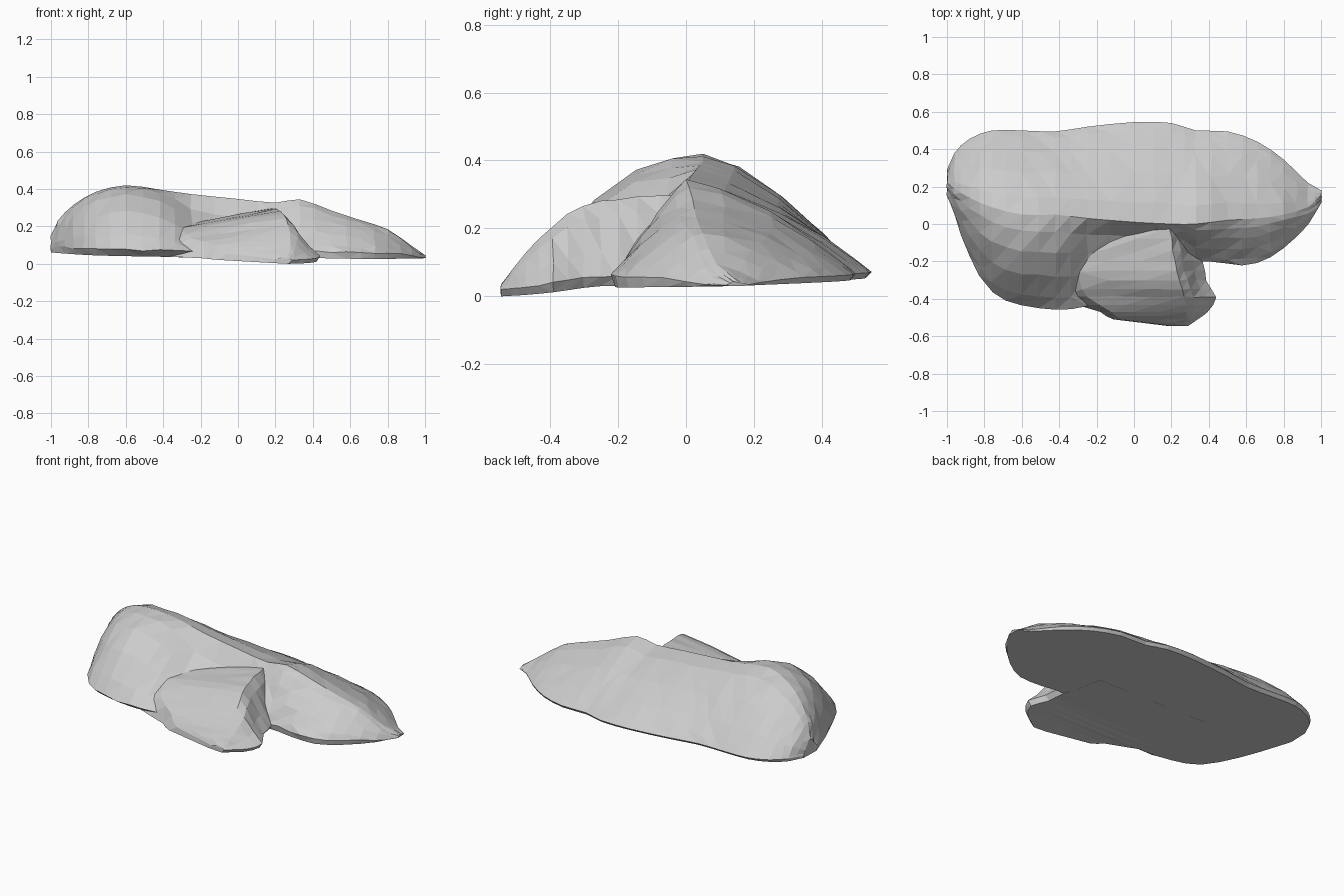
import bpy, bmesh, random

if "Cube" in bpy.data.objects:
    bpy.data.objects.remove(bpy.data.objects["Cube"])
random.seed(4)


def base(x, y):
    # underside: nearly flat, bending down towards the front spur
    return max(0.0, min(0.083 - 0.043 * x + 0.12 * y, 0.047 - 0.015 * x + 0.025 * y))


def refine(rows):
    # insert a smooth in-between station between every pair
    out = []
    for i in range(len(rows) - 1):
        a, b = rows[i], rows[i + 1]
        p, n = rows[max(i - 1, 0)], rows[min(i + 2, len(rows) - 1)]
        mid = [(9 * (u + v) - (s + t)) / 16 if 0 < i < len(rows) - 2 else (u + v) / 2
               for s, u, v, t in zip(p, a, b, n)]
        out += [a, mid]
    return out + [rows[-1]]


def loft(name, rings):
    bm = bmesh.new()
    vs = [[bm.verts.new(p) for p in r] for r in rings]
    n = len(vs[0])
    for a, b in zip(vs, vs[1:]):
        for i in range(n):
            j = (i + 1) % n
            bm.faces.new((a[i], a[j], b[j], b[i]))
    bm.faces.new(vs[0])
    bm.faces.new(vs[-1])
    bmesh.ops.triangulate(bm, faces=bm.faces[:])
    bmesh.ops.recalc_face_normals(bm, faces=bm.faces[:])
    me = bpy.data.meshes.new(name)
    bm.to_mesh(me)
    bm.free()
    ob = bpy.data.objects.new(name, me)
    bpy.context.collection.objects.link(ob)
    return ob


def rough(p, k=0.005):
    return tuple(c + random.uniform(-k, k) for c in p)


# main ridge: x, front y, back y, crest y, crest z, front bulge exponent
body = [
    (-1.00, 0.16, 0.29, 0.22, 0.16, 1.5),
    (-0.96, 0.04, 0.38, 0.19, 0.24, 1.7),
    (-0.88, -0.17, 0.455, 0.14, 0.32, 1.9),
    (-0.76, -0.37, 0.50, 0.09, 0.39, 2.0),
    (-0.60, -0.435, 0.50, 0.05, 0.425, 2.1),
    (-0.42, -0.455, 0.495, 0.05, 0.402, 1.8),
    (-0.25, -0.44, 0.52, 0.03, 0.378, 0.8),
    (0.00, -0.40, 0.545, 0.01, 0.352, 0.6),
    (0.20, -0.27, 0.54, 0.0, 0.332, 0.8),
    (0.33, -0.20, 0.50, 0.0, 0.35, 1.2),
    (0.50, -0.215, 0.495, 0.02, 0.29, 1.3),
    (0.66, -0.21, 0.44, 0.03, 0.237, 1.4),
    (0.80, -0.13, 0.345, 0.05, 0.19, 1.5),
    (0.93, 0.0, 0.22, 0.09, 0.10, 1.5),
    (1.00, 0.12, 0.18, 0.15, 0.052, 1.2),
]
rings = []
for x, yf, yb, yr, zr, p in refine(body):
    w = yb - yf
    lip = min(0.035, (zr - base(x, yr)) * 0.25)
    zf, zb = base(x, yf) + lip, base(x, yb) + lip * 0.5
    inset = 0.05 * w if x < -0.2 else 0.01
    ring = [(x, yf + inset, base(x, yf + inset))]
    for t in (1, 0.88, 0.65, 0.4, 0.18):
        ring.append(rough((x, yr + (yf - yr) * t, zf + (zr - zf) * (1 - t ** p))))
    ring.append((x, yr, zr))
    for t in (0.2, 0.5, 0.75, 0.92):
        ring.append(rough((x, yr + (yb - yr) * t, zb + (zr - zb) * (1 - t ** 1.5)), 0.004))
    ring.append((x, yb, zb))
    ring.append((x, yb - 0.02 * w, base(x, yb)))
    rings.append(ring)
rock = loft("rock", rings)

# front spur: y, left x, left shoulder x, z, right shoulder x, z, right x
spur_rows = [
    (0.04, -0.48, -0.32, 0.20, 0.17, 0.305, 0.30),
    (-0.08, -0.50, -0.32, 0.205, 0.20, 0.30, 0.33),
    (-0.20, -0.48, -0.30, 0.20, 0.22, 0.292, 0.37),
    (-0.30, -0.46, -0.29, 0.185, 0.24, 0.268, 0.385),
    (-0.39, -0.42, -0.25, 0.145, 0.27, 0.215, 0.44),
    (-0.47, -0.18, -0.12, 0.105, 0.28, 0.135, 0.395),
    (-0.51, -0.11, -0.06, 0.06, 0.28, 0.085, 0.34),
    (-0.545, 0.18, 0.20, 0.03, 0.26, 0.04, 0.29),
]
rings = []
for y, xl, xa, za, xb, zb, xr in refine(spur_rows):
    top = [(xa + (xb - xa) * t, y, za + (zb - za) * t + 0.02 * t * (1 - t))
           for t in (0, 0.3, 0.65, 1)]
    z0 = base(xr, y)
    side = [(xb + (xr - xb) * t, y, zb + (z0 + 0.02 - zb) * s)
            for t, s in ((0.28, 0.2), (0.65, 0.65), (1, 0.97))]
    k = 0.005 if y > -0.42 else 0.001
    rings.append([(xl, y, base(xl, y))] + [rough(q, k) for q in top + side]
                 + [(xr - 0.02, y, z0)])
spur = loft("spur", rings)

# fuse the spur into the ridge
mod = rock.modifiers.new("fuse", 'BOOLEAN')
mod.operation = 'UNION'
mod.solver = 'EXACT'
mod.object = spur
bpy.context.view_layer.objects.active = rock
rock.select_set(True)
bpy.ops.object.modifier_apply(modifier="fuse")
bpy.data.objects.remove(spur)

# stand on the ground
low = min(v.co.z for v in rock.data.vertices)
for v in rock.data.vertices:
    v.co.z -= low
